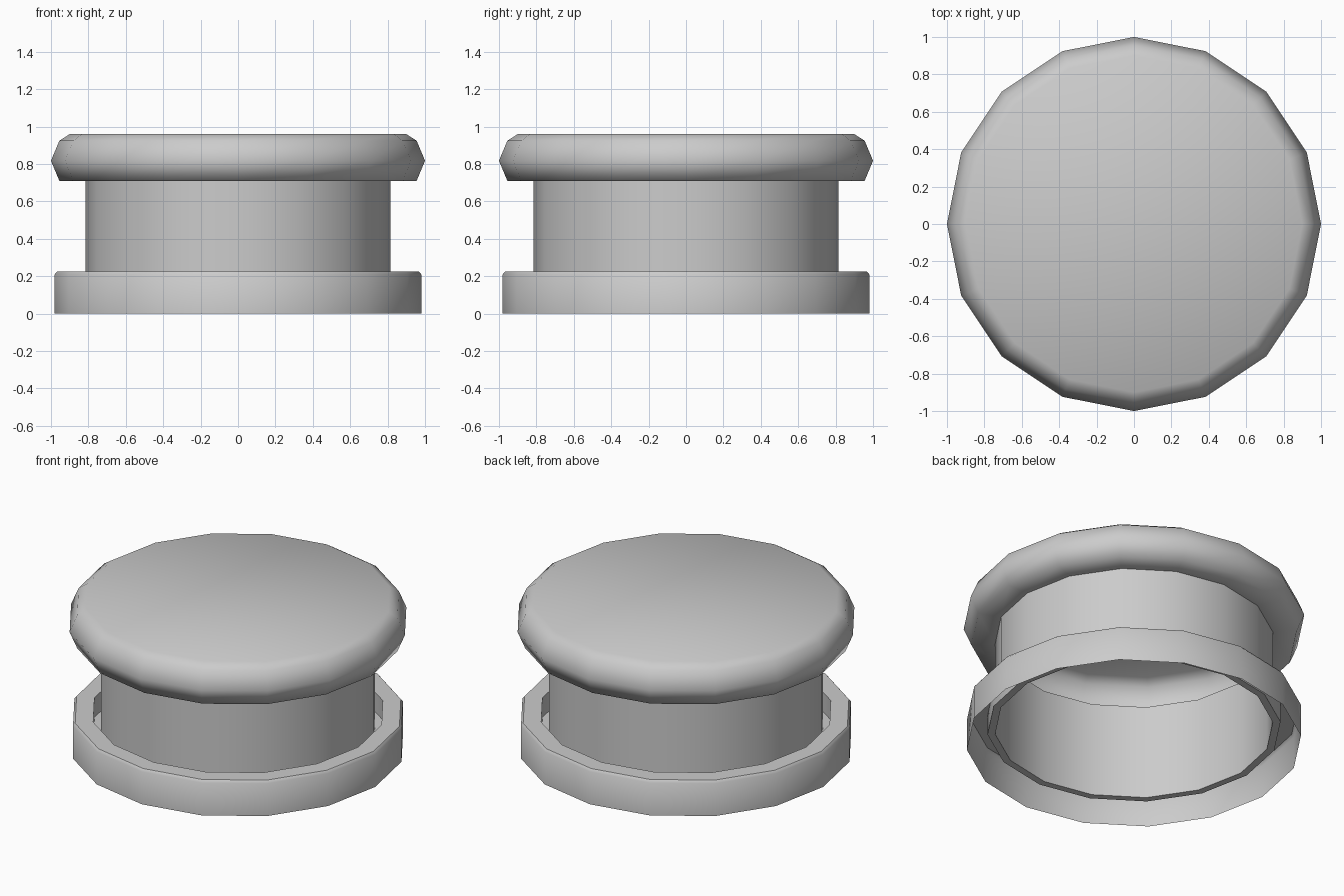
import bpy
import bmesh
from math import cos, sin, pi, radians

if "Cube" in bpy.data.objects:
    bpy.data.objects.remove(bpy.data.objects["Cube"])

SIDES = 16


def lathe(name, profile, smooth_angle, close_top=False):
    """Spin a list of (radius, z) points round the z axis."""
    bm = bmesh.new()
    rings = [[bm.verts.new((r * cos(2 * pi * k / SIDES), r * sin(2 * pi * k / SIDES), z))
              for k in range(SIDES)] for r, z in profile]
    for low, high in zip(rings, rings[1:]):
        for k in range(SIDES):
            n = (k + 1) % SIDES
            bm.faces.new((low[k], low[n], high[n], high[k]))
    if close_top:
        bm.faces.new(rings[-1])
    mesh = bpy.data.meshes.new(name)
    bm.to_mesh(mesh)
    bm.free()
    obj = bpy.data.objects.new(name, mesh)
    bpy.context.collection.objects.link(obj)
    bpy.ops.object.select_all(action='DESELECT')
    obj.select_set(True)
    bpy.context.view_layer.objects.active = obj
    bpy.ops.object.shade_smooth_by_angle(angle=radians(smooth_angle))
    return obj


# Base collar: open below, with a groove and ledge meeting the neck
lathe("base_collar", [(0.98, 0), (0.98, 0.21), (0.967, 0.226), (0.86, 0.226),
                      (0.86, 0.10), (0.815, 0.10)], 50)

# Hollow neck
lathe("neck", [(0.815, 0.10), (0.815, 0.71)], 50)

# Hollow rounded cap with flat top
lathe("cap", [(0.815, 0.71), (0.955, 0.71), (1.0, 0.818), (0.955, 0.925),
              (0.90, 0.96)], 75, close_top=True)
